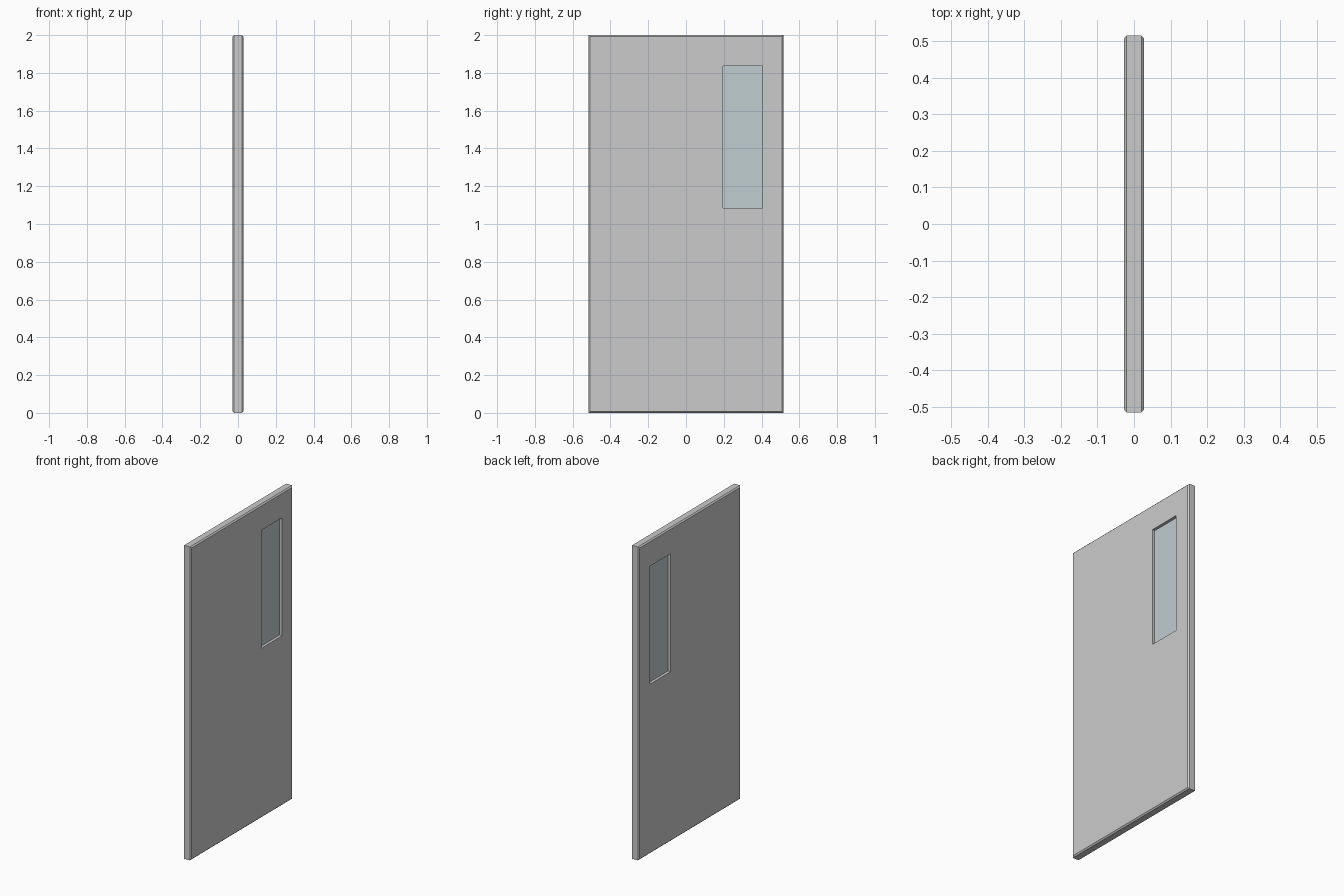
import bpy, bmesh

if "Cube" in bpy.data.objects:
    bpy.data.objects.remove(bpy.data.objects["Cube"])

T, B = 0.028, 0.008            # half thickness, edge chamfer
W, H = 0.515, 2.0              # half width, height
HOLE = (0.195, 0.405, 1.084, 1.837)
GLASS = 0.010                  # half thickness of the pane


def finish(bm, name):
    bmesh.ops.recalc_face_normals(bm, faces=bm.faces)
    mesh = bpy.data.meshes.new(name)
    bm.to_mesh(mesh)
    bm.free()
    obj = bpy.data.objects.new(name, mesh)
    bpy.context.collection.objects.link(obj)
    return obj


def rect(bm, x, y0, y1, z0, z1):
    return [bm.verts.new((x, y, z)) for y, z in ((y0, z0), (y1, z0), (y1, z1), (y0, z1))]


def bridge(bm, a, b):
    for i in range(4):
        j = (i + 1) % 4
        bm.faces.new((a[i], a[j], b[j], b[i]))


# Door slab: a closed chain of rectangles, chamfered outside, open at the window
outer = (-W, W, 0, H)
inset = (-W + B, W - B, B, H - B)
bm = bmesh.new()
loops = [rect(bm, x, *r) for x, r in (
    (-T, HOLE), (-T, inset), (-T + B, outer),
    (T - B, outer), (T, inset), (T, HOLE))]
for k in range(len(loops)):
    bridge(bm, loops[k], loops[(k + 1) % len(loops)])
finish(bm, "door_panel")

# Recessed window pane
bm = bmesh.new()
back, front = rect(bm, -GLASS, *HOLE), rect(bm, GLASS, *HOLE)
bridge(bm, back, front)
bm.faces.new(back)
bm.faces.new(front)
pane = finish(bm, "window_glass")
mat = bpy.data.materials.new("tinted_glass")
mat.diffuse_color = (0.53, 0.61, 0.64, 1)
mat.use_nodes = True
mat.node_tree.nodes["Principled BSDF"].inputs["Base Color"].default_value = mat.diffuse_color
pane.data.materials.append(mat)
